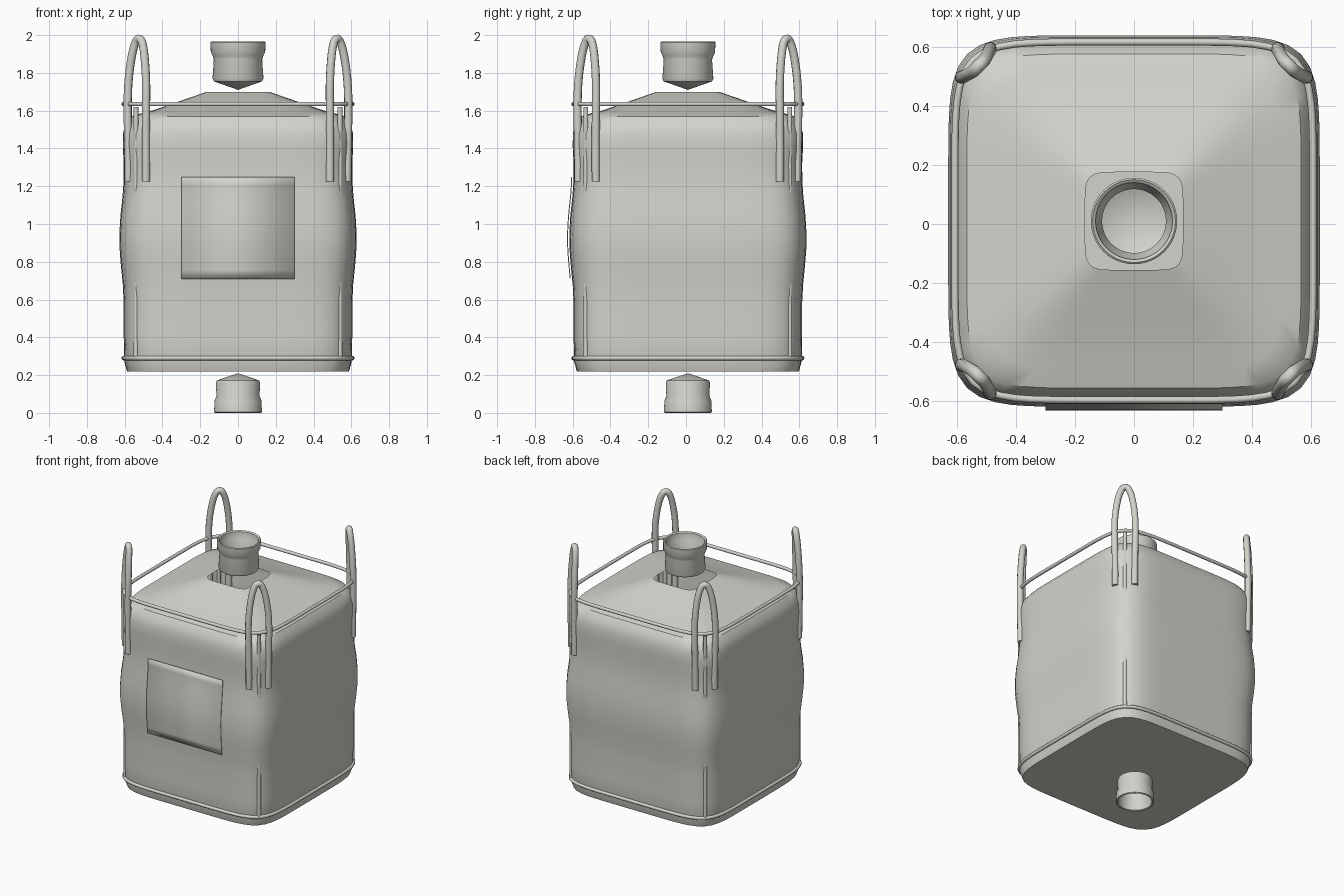
import bpy, bmesh, math
from mathutils import Vector

if "Cube" in bpy.data.objects:
    bpy.data.objects.remove(bpy.data.objects["Cube"])

CY = 0.01       # body centre in y
SQ = 6.5        # squareness of the horizontal sections
COLOR = (0.66, 0.645, 0.60, 1)

fabric = bpy.data.materials.new("woven_fabric")
fabric.use_nodes = True
fabric.diffuse_color = COLOR
bsdf = next(n for n in fabric.node_tree.nodes if n.type == "BSDF_PRINCIPLED")
bsdf.inputs["Base Color"].default_value = COLOR
bsdf.inputs["Roughness"].default_value = 0.8


def section(half, z, n=SQ, count=96):
    """Points of a rounded square, or a circle when n is 2."""
    pts = []
    for i in range(count):
        a = 2 * math.pi * i / count
        c, s = math.cos(a), math.sin(a)
        r = half / (abs(c) ** n + abs(s) ** n) ** (1 / n)
        pts.append(Vector((r * c, CY + r * s, z)))
    return pts


def select_only(obj):
    bpy.ops.object.select_all(action="DESELECT")
    obj.select_set(True)
    bpy.context.view_layer.objects.active = obj


def finish(name, bm, angle=35):
    mesh = bpy.data.meshes.new(name)
    bm.to_mesh(mesh)
    bm.free()
    obj = bpy.data.objects.new(name, mesh)
    bpy.context.collection.objects.link(obj)
    mesh.materials.append(fabric)
    select_only(obj)
    bpy.ops.object.shade_smooth_by_angle(angle=math.radians(angle))
    return obj


def loft(name, profile, n=SQ, count=96, cap_start=False, angle=35):
    """Stack sections along a (half width, height) profile."""
    bm = bmesh.new()
    rings = []
    for half, z in profile:
        if half == 0:
            rings.append([bm.verts.new((0, CY, z))])
        else:
            rings.append([bm.verts.new(p) for p in section(half, z, n, count)])
    for a, b in zip(rings, rings[1:]):
        for i in range(count):
            j = (i + 1) % count
            quad = [a[i % len(a)], a[j % len(a)], b[j % len(b)], b[i % len(b)]]
            bm.faces.new(list(dict.fromkeys(quad)))
    if cap_start:
        bm.faces.new(rings[0][::-1])
    return finish(name, bm, angle)


def tube(name, points, radius, closed=False, smooth_path=False):
    """Round cord following a path."""
    curve = bpy.data.curves.new(name, "CURVE")
    curve.dimensions = "3D"
    curve.bevel_depth = radius
    curve.bevel_resolution = 3
    curve.use_fill_caps = True
    spline = curve.splines.new("NURBS" if smooth_path else "POLY")
    spline.points.add(len(points) - 1)
    for p, co in zip(spline.points, points):
        p.co = (*co, 1)
    spline.use_cyclic_u = closed
    if smooth_path:
        spline.order_u = 3
        spline.use_endpoint_u = True
        spline.resolution_u = 6
    curve.materials.append(fabric)
    obj = bpy.data.objects.new(name, curve)
    bpy.context.collection.objects.link(obj)
    select_only(obj)
    bpy.ops.object.convert(target="MESH")
    bpy.ops.object.shade_smooth_by_angle(angle=math.radians(40))
    return obj


# Bulging bag with a sloped top and an open square mouth
WALL = [(0.588, 0.22), (0.602, 0.27), (0.605, 0.4), (0.605, 0.58), (0.61, 0.68),
        (0.62, 0.78), (0.627, 0.87), (0.628, 0.95), (0.622, 1.05), (0.612, 1.14),
        (0.606, 1.22), (0.605, 1.32), (0.61, 1.41), (0.609, 1.48)]
TOP = [(0.595, 1.53), (0.565, 1.57), (0.5, 1.59), (0.45, 1.602), (0.31, 1.65), (0.165, 1.70)]
loft("bag_body", WALL + TOP, cap_start=True)

# Filling spout above and discharge spout below
loft("filling_spout", [(0, 1.71), (0.128, 1.755), (0.135, 1.77), (0.128, 1.87),
                       (0.134, 1.89), (0.144, 1.91), (0.146, 1.962), (0.14, 1.967),
                       (0.13, 1.96), (0.126, 1.91), (0.108, 1.88), (0.108, 1.78),
                       (0, 1.735)], n=2, count=48, angle=40)
loft("discharge_spout", [(0, 0.21), (0.112, 0.172), (0.117, 0.16), (0.114, 0.09),
                         (0.124, 0.065), (0.127, 0.004), (0.12, 0), (0.112, 0.004),
                         (0.108, 0.065), (0.1, 0.09), (0.1, 0.155), (0, 0.19)],
     n=2, count=48, angle=40)

# Seam cords around the base and the top
tube("base_seam", section(0.605, 0.29), 0.012, closed=True)
tube("top_cord", section(0.605, 1.635), 0.012, closed=True)

# Corner seams and lifting loops
for sx, side in ((1, "left"), (-1, "right")):
    for sy, end in ((-1, "front"), (1, "back")):
        def corner(x, y, z):
            return (sx * x, CY + sy * y, z)

        tube(f"corner_seam_{end}_{side}",
             [corner(0.54, 0.54, 0.29), corner(0.54, 0.54, 1.62)], 0.013)
        leg = [(0.578, 0.487, 1.225), (0.58, 0.488, 1.4), (0.585, 0.487, 1.6),
               (0.582, 0.485, 1.75), (0.562, 0.495, 1.9), (0.54, 0.508, 1.972)]
        path = [corner(*p) for p in leg] + [corner(0.525, 0.525, 1.984)]
        path += [corner(y, x, z) for x, y, z in reversed(leg)]
        tube(f"lifting_loop_{end}_{side}", path, 0.022, smooth_path=True)


# Thin label panel following the front bulge
def wall_half(z):
    for (h0, z0), (h1, z1) in zip(WALL, WALL[1:]):
        if z0 <= z <= z1:
            return h0 + (h1 - h0) * (z - z0) / (z1 - z0)


bm = bmesh.new()
rows = []
for i in range(13):
    z = 0.71 + 0.54 * i / 12
    y = CY - wall_half(z) - 0.012
    rows.append([bm.verts.new((x, y, z)) for x in (-0.3, 0.3)])
for a, b in zip(rows, rows[1:]):
    bm.faces.new((a[0], a[1], b[1], b[0]))
label = finish("label_panel", bm)
solid = label.modifiers.new("thickness", "SOLIDIFY")
solid.thickness = 0.005
